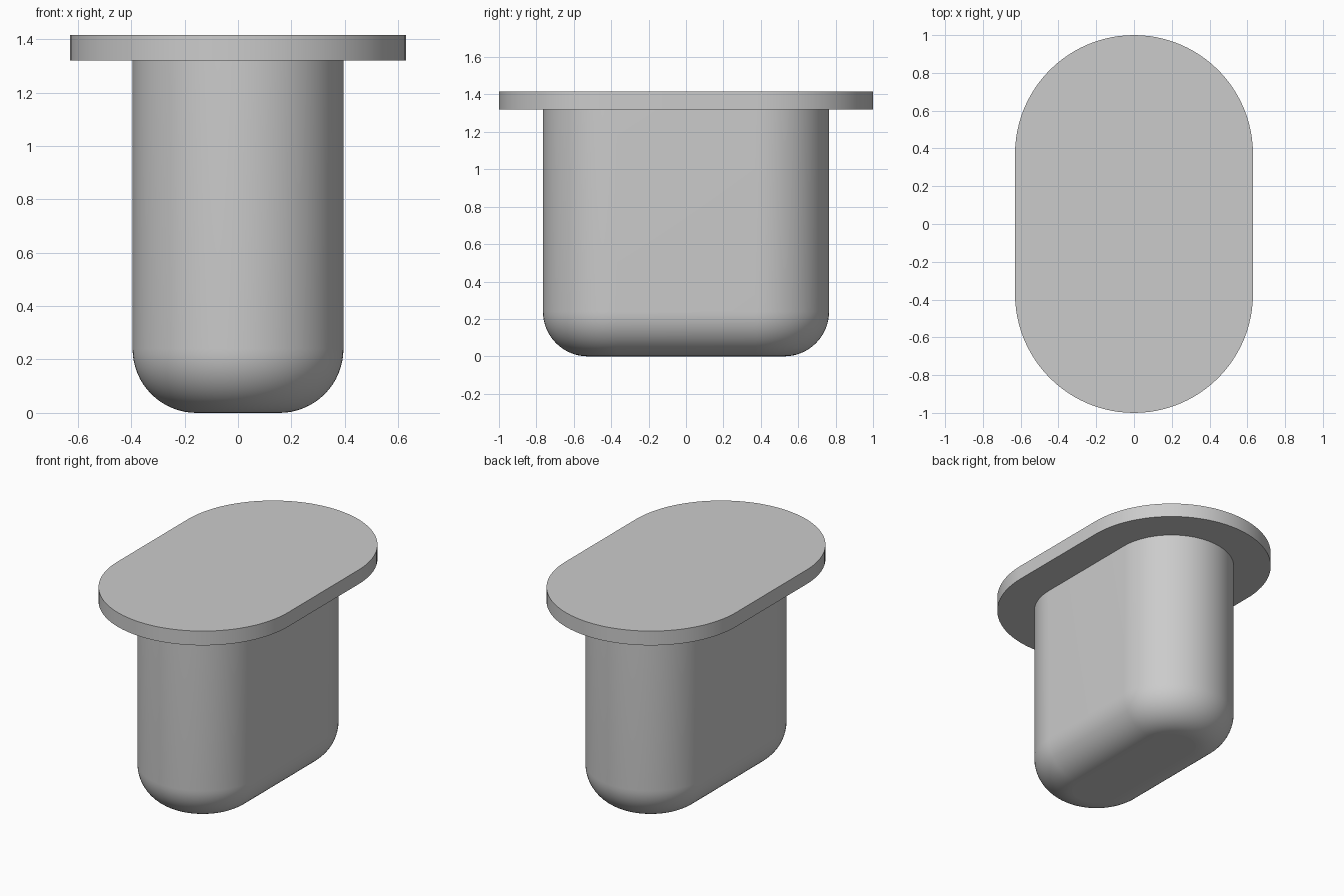
import bpy
import bmesh
import math

cube = bpy.data.objects.get("Cube")
if cube:
    bpy.data.objects.remove(cube, do_unlink=True)

# Shared proportions
HALF_STRAIGHT = 0.37
FLANGE_RADIUS = 0.63
BODY_RADIUS = 0.395
FILLET = 0.24
FLANGE_BOTTOM = 1.32
TOP = 1.415
ARC_STEPS = 48
FILLET_STEPS = 16

grey = bpy.data.materials.new("plain grey")
grey.use_nodes = True
colour = (0.6, 0.6, 0.6, 1)
grey.diffuse_color = colour
grey.node_tree.nodes["Principled BSDF"].inputs["Base Color"].default_value = colour


def stadium(radius):
    """Outline of two half circles joined by straight sides along y."""
    points = []
    for side in (1, -1):
        for i in range(ARC_STEPS + 1):
            a = math.pi * i / ARC_STEPS
            points.append((side * radius * math.cos(a),
                           side * (HALF_STRAIGHT + radius * math.sin(a))))
    return points


def stadium_solid(name, profile):
    """Stack stadium rings along a (radius, height) profile and cap the ends."""
    bm = bmesh.new()
    rings = [[bm.verts.new((x, y, z)) for x, y in stadium(r)] for r, z in profile]
    for low, high in zip(rings, rings[1:]):
        for i in range(len(low)):
            j = (i + 1) % len(low)
            bm.faces.new((low[i], low[j], high[j], high[i]))
    bm.faces.new(rings[0][::-1])
    bm.faces.new(rings[-1])
    bmesh.ops.recalc_face_normals(bm, faces=bm.faces)
    mesh = bpy.data.meshes.new(name)
    bm.to_mesh(mesh)
    bm.free()
    mesh.materials.append(grey)
    obj = bpy.data.objects.new(name, mesh)
    bpy.context.collection.objects.link(obj)

    bpy.ops.object.select_all(action="DESELECT")
    obj.select_set(True)
    bpy.context.view_layer.objects.active = obj
    bpy.ops.object.shade_smooth_by_angle(angle=math.radians(30))
    for face in mesh.polygons:
        if len(face.vertices) > 4:
            face.use_smooth = False
    return obj


# Flat flange on top
stadium_solid("flange", [(FLANGE_RADIUS, FLANGE_BOTTOM), (FLANGE_RADIUS, TOP)])

# Plug body with a rounded lower edge, seated slightly into the flange
body_profile = []
for step in range(FILLET_STEPS + 1):
    a = math.pi / 2 * step / FILLET_STEPS
    body_profile.append((BODY_RADIUS - FILLET + FILLET * math.sin(a),
                         FILLET - FILLET * math.cos(a)))
body_profile.append((BODY_RADIUS, FLANGE_BOTTOM + 0.02))
stadium_solid("plug_body", body_profile)
